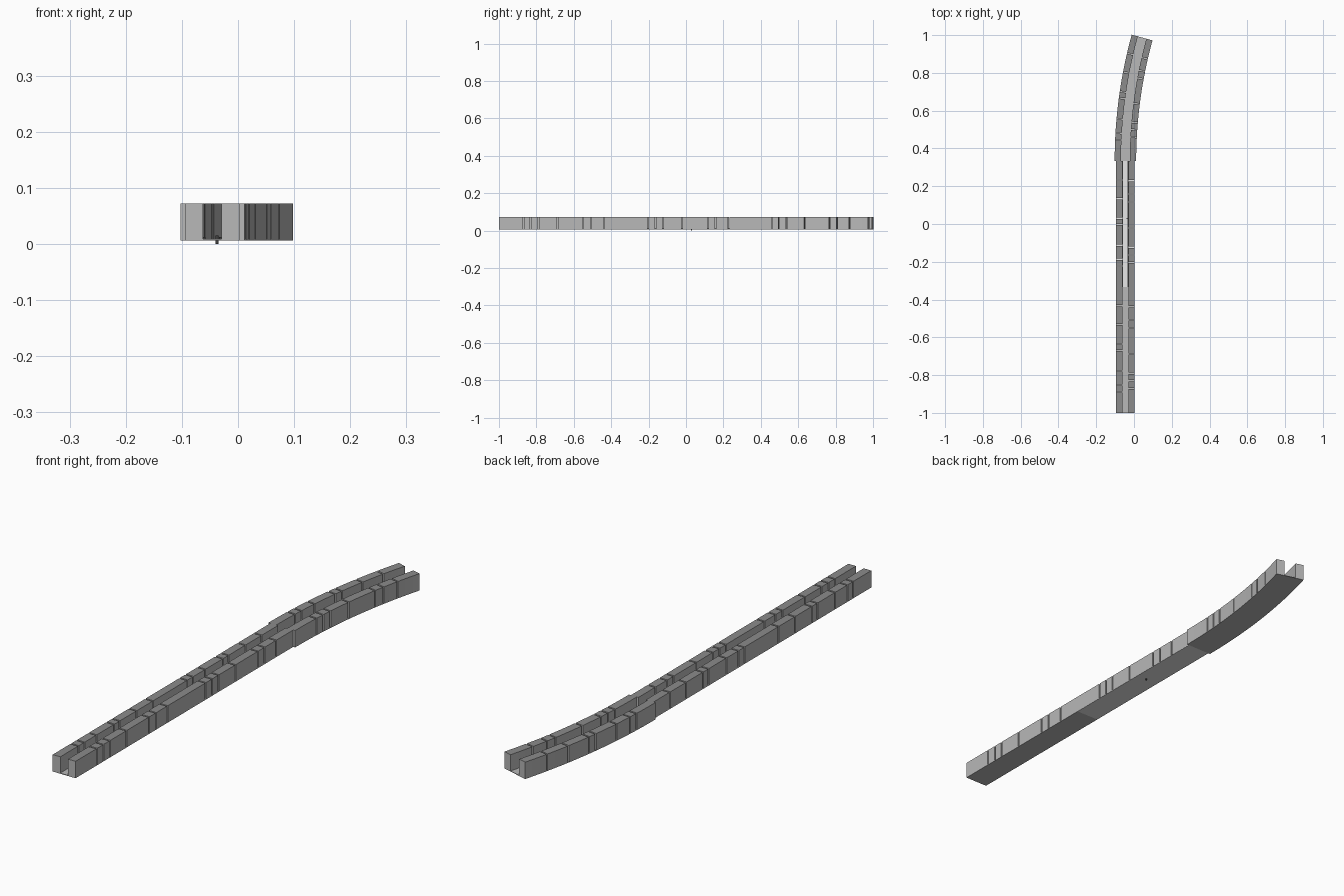
import bpy, bmesh, math

if "Cube" in bpy.data.objects:
    bpy.data.objects.remove(bpy.data.objects["Cube"], do_unlink=True)


def material(name, v):
    m = bpy.data.materials.new(name)
    m.use_nodes = True
    c = (v, v, v, 1)
    m.diffuse_color = c
    m.node_tree.nodes["Principled BSDF"].inputs["Base Color"].default_value = c
    return m


WALL = material("light grey", 0.48)
ROOF = material("mid grey", 0.26)
PALE = material("pale grey", 0.85)
DARK = material("dark grey", 0.05)

TILE = 2 / 3           # length of one channel section
CX = -0.0455           # centre line of the straight part
BASE, TOP = 0.007, 0.072
BEND = math.radians(15.4)
RADIUS = 2.463


def straight(start):
    return lambda s, t: (CX + t, start + s)


def curved(s, t):
    a = BEND * s / TILE
    r = RADIUS - t
    return CX + RADIUS - r * math.cos(a), 0.333 + r * math.sin(a)


def add_block(bm, place, s0, s1, t0, t1, z0, z1, steps=1, top=0):
    """Box swept along the channel; top is the material slot of its upper face."""
    rings = []
    for i in range(steps + 1):
        s = s0 + (s1 - s0) * i / steps
        rings.append([bm.verts.new((*place(s, t), z))
                      for t, z in ((t0, z0), (t1, z0), (t1, z1), (t0, z1))])
    bm.faces.new(rings[0])
    bm.faces.new(rings[-1][::-1])
    for a, b in zip(rings, rings[1:]):
        for k in range(4):
            n = (k + 1) % 4
            f = bm.faces.new((a[k], b[k], b[n], a[n]))
            if k == 2:
                f.material_index = top


def finish(bm, name, *mats):
    bmesh.ops.recalc_face_normals(bm, faces=bm.faces)
    me = bpy.data.meshes.new(name)
    bm.to_mesh(me)
    bm.free()
    for m in mats:
        me.materials.append(m)
    ob = bpy.data.objects.new(name, me)
    bpy.context.collection.objects.link(ob)
    return ob


# Joints between wall blocks, measured along one section
JOINTS = {
    "left": [0, 0.13, 0.17, 0.21, 0.312, 0.45, 0.492, 0.562, TILE],
    "right": [0, 0.111, 0.147, 0.221, 0.33, 0.364, 0.467, 0.567, TILE],
}
GAP = 0.003

# section name, placement, inner and outer half width, floor material
SECTIONS = [
    ("front", straight(-1.0), 0.0165, 0.0490, WALL),
    ("middle", straight(-1 / 3), 0.0165, 0.0490, PALE),
    ("curved", curved, 0.0235, 0.0570, WALL),
]

for name, place, inner, outer, floor_mat in SECTIONS:
    bend = name == "curved"
    # Two rows of wall blocks
    for side, sign in (("left", 1), ("right", -1)):
        bm = bmesh.new()
        cuts = JOINTS[side]
        for a, b in zip(cuts, cuts[1:]):
            s0 = a + (GAP if a > 0 else 0)
            s1 = b - (GAP if b < TILE else 0)
            add_block(bm, place, s0, s1, sign * inner, sign * outer,
                      BASE, TOP, 3 if bend else 1, top=1)
        finish(bm, f"{name}_{side}_wall", WALL, ROOF)
    # Thin floor between and under the walls
    bm = bmesh.new()
    add_block(bm, place, 0, TILE, -outer, outer, BASE - 0.0005, BASE + 0.002,
              16 if bend else 1)
    finish(bm, f"{name}_floor", floor_mat)

# Dark ledges along the middle section
for side, sign in (("left", 1), ("right", -1)):
    bm = bmesh.new()
    add_block(bm, straight(-1 / 3), 0, TILE, sign * 0.012, sign * 0.0165,
              BASE, BASE + 0.005)
    finish(bm, f"{side}_ledge", DARK)

# Small round port through the floor
bpy.ops.mesh.primitive_cylinder_add(vertices=12, radius=0.003, depth=0.015,
                                    location=(-0.0375, 0.03, 0.0075))
port = bpy.context.object
port.name = "floor_port"
port.data.materials.append(DARK)
bpy.ops.object.shade_smooth_by_angle()
